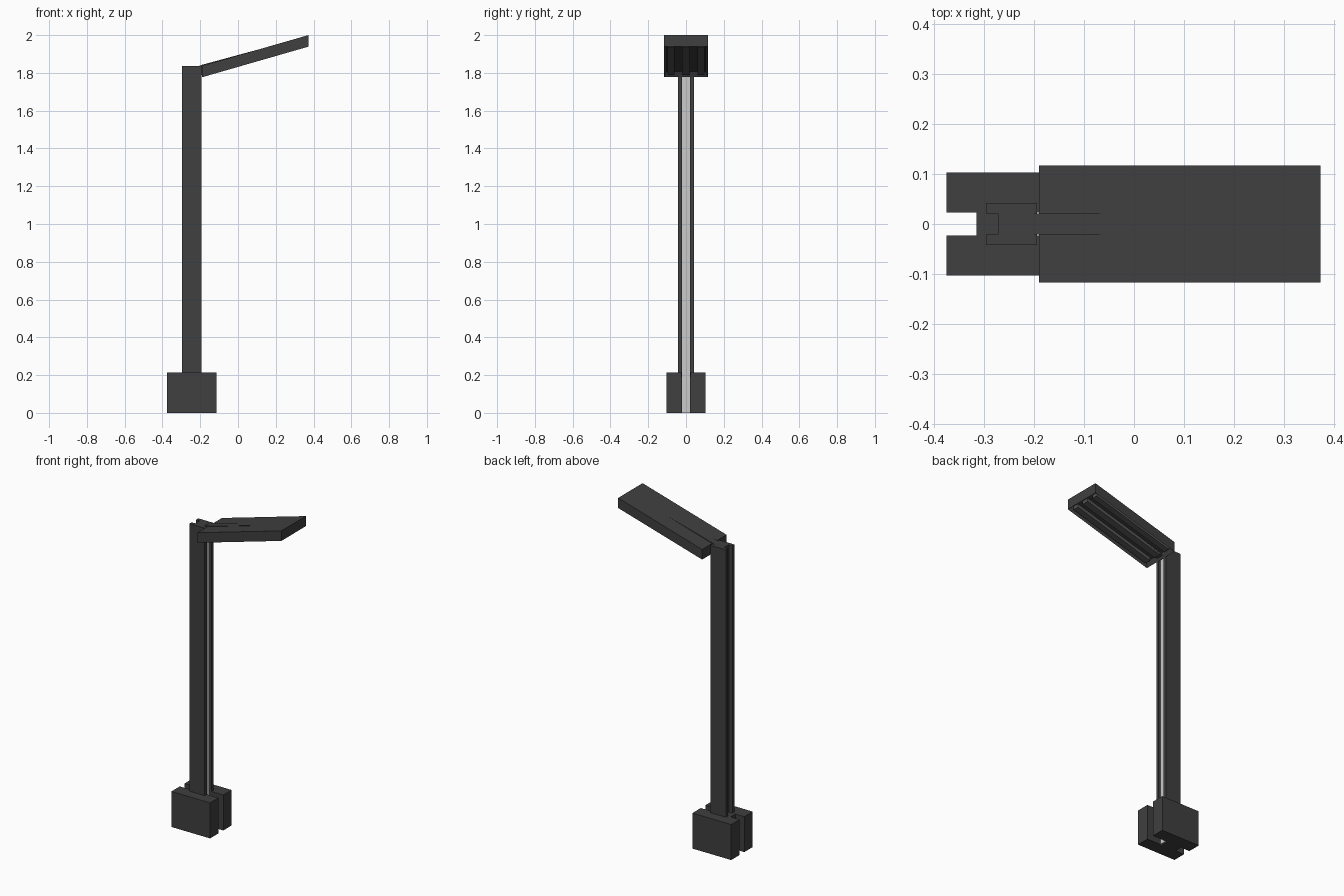
import bpy, bmesh

if "Cube" in bpy.data.objects:
    bpy.data.objects.remove(bpy.data.objects["Cube"])

def material(name, v):
    m = bpy.data.materials.new(name)
    m.diffuse_color = (v, v, v, 1)
    m.use_nodes = True
    m.node_tree.nodes["Principled BSDF"].inputs["Base Color"].default_value = m.diffuse_color
    return m

DARK = material("dark_metal", 0.05)
MID = material("lamp_grey", 0.09)
LIGHT = material("light_diffuser", 0.6)

def finish(name, bm, mat):
    bmesh.ops.recalc_face_normals(bm, faces=bm.faces)
    me = bpy.data.meshes.new(name)
    bm.to_mesh(me)
    bm.free()
    me.materials.append(mat)
    ob = bpy.data.objects.new(name, me)
    bpy.context.collection.objects.link(ob)
    return ob

def extrude(bm, pts, vec):
    face = bm.faces.new([bm.verts.new(p) for p in pts])
    geo = bmesh.ops.extrude_face_region(bm, geom=[face])["geom"]
    bmesh.ops.translate(bm, vec=vec, verts=[g for g in geo if isinstance(g, bmesh.types.BMVert)])

# H-shaped plan (slots cut in from both x ends), extruded upward
def h_column(name, x0, x1, hw, slot, back, front, z0, z1):
    half = [(x0, hw), (x0, slot), (back, slot)]
    front_half = [(front, slot), (x1, slot), (x1, hw)]
    pts = ([(x, y) for x, y in half] + [(x, -y) for x, y in reversed(half)]
           + [(x, -y) for x, y in reversed(front_half)] + front_half)
    bm = bmesh.new()
    extrude(bm, [(x, y, z0) for x, y in pts], (0, 0, z1 - z0))
    return finish(name, bm, DARK)

# Side-view outline in x and z, extruded across y
def side_prism(pts, y0, y1):
    bm = bmesh.new()
    extrude(bm, [(x, y0, z) for x, z in pts], (0, y1 - y0, 0))
    return bm

# Height of the head's sloping top surface
def top(x):
    return 1.838 + (x + 0.19) * 0.2878

def sloped(x0, x1, y0, y1, low, high):
    return side_prism([(x0, top(x0) + low), (x1, top(x1) + low),
                       (x1, top(x1) + high), (x0, top(x0) + high)], y0, y1)

# Base and post
h_column("base", -0.375, -0.115, 0.103, 0.023, -0.315, -0.212, 0, 0.215)
h_column("post", -0.296, -0.194, 0.042, 0.021, -0.272, -0.212, 0.19, 1.836)

# Pale strip in the front slot
finish("light_strip", side_prism([(-0.213, 0), (-0.206, 0), (-0.206, 1.80), (-0.213, 1.80)],
                                 -0.022, 0.022), LIGHT)

# Lamp head: sloped slab with a hollow underside
bm = sloped(-0.19, 0.373, -0.117, 0.117, -0.061, 0)
bmesh.ops.recalc_face_normals(bm, faces=bm.faces)
bm.normal_update()
under = min(bm.faces, key=lambda f: f.normal.z)
bmesh.ops.inset_region(bm, faces=[under], thickness=0.014, use_even_offset=True)
bmesh.ops.translate(bm, vec=(0, 0, 0.026), verts=list(under.verts))
finish("lamp_head", bm, DARK)

# Three lamp bars in the hollow
for label, y, w in (("left", 0.08, 0.019), ("middle", 0, 0.021), ("right", -0.08, 0.019)):
    finish("lamp_bar_" + label, sloped(-0.165, 0.348, y - w, y + w, -0.055, -0.03), MID)

# Arm joining post and head, sinking into the head's top
finish("arm", side_prism([(-0.213, 1.834), (-0.19, 1.843), (0.113, top(0.113)),
                          (0.113, top(0.113) - 0.02), (-0.19, 1.79), (-0.213, 1.79)],
                         -0.0215, 0.0215), DARK)
